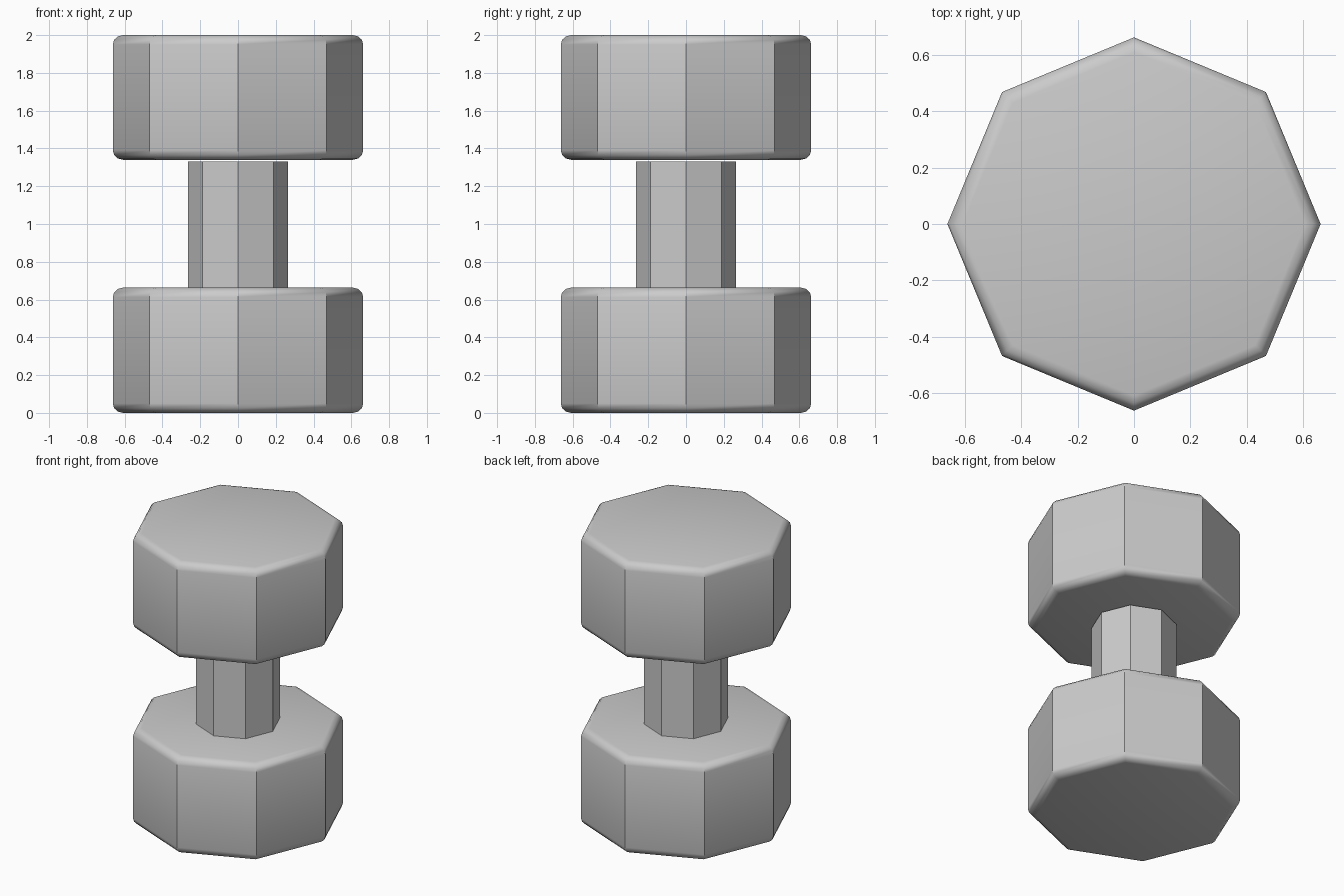
import bpy, bmesh
from math import cos, sin, pi

if "Cube" in bpy.data.objects:
    bpy.data.objects.remove(bpy.data.objects["Cube"])


def octagonal_bar(name, radius, z0, z1, bevel=0.0):
    """Upright octagonal prism with corners on the axes and optional rounded rims."""
    bm = bmesh.new()
    ring = [bm.verts.new((radius * cos(i * pi / 4), radius * sin(i * pi / 4), z0))
            for i in range(8)]
    base = bm.faces.new(ring)
    top = bmesh.ops.extrude_face_region(bm, geom=[base], use_keep_orig=True)["geom"]
    bmesh.ops.translate(bm, vec=(0, 0, z1 - z0),
                        verts=[v for v in top if isinstance(v, bmesh.types.BMVert)])
    bmesh.ops.recalc_face_normals(bm, faces=bm.faces)
    if bevel:
        # Round only the top and bottom rims, keeping the vertical corners crisp
        rims = [e for e in bm.edges if abs(e.verts[0].co.z - e.verts[1].co.z) < 1e-5]
        bmesh.ops.bevel(bm, geom=rims, offset=bevel, offset_type='OFFSET',
                        segments=3, profile=0.5, affect='EDGES')
    mesh = bpy.data.meshes.new(name)
    bm.to_mesh(mesh)
    bm.free()
    obj = bpy.data.objects.new(name, mesh)
    bpy.context.collection.objects.link(obj)
    return obj


# Two weights joined by a slimmer handle
heads = [octagonal_bar("lower_weight", 0.663, 0.0, 0.663, 0.05),
         octagonal_bar("upper_weight", 0.663, 1.34, 2.0, 0.05)]
octagonal_bar("handle", 0.264, 0.663, 1.33)

# Soft rims, sharp corners on the weights
for obj in heads:
    bpy.ops.object.select_all(action='DESELECT')
    obj.select_set(True)
    bpy.context.view_layer.objects.active = obj
    bpy.ops.object.shade_smooth_by_angle(angle=pi / 5)
